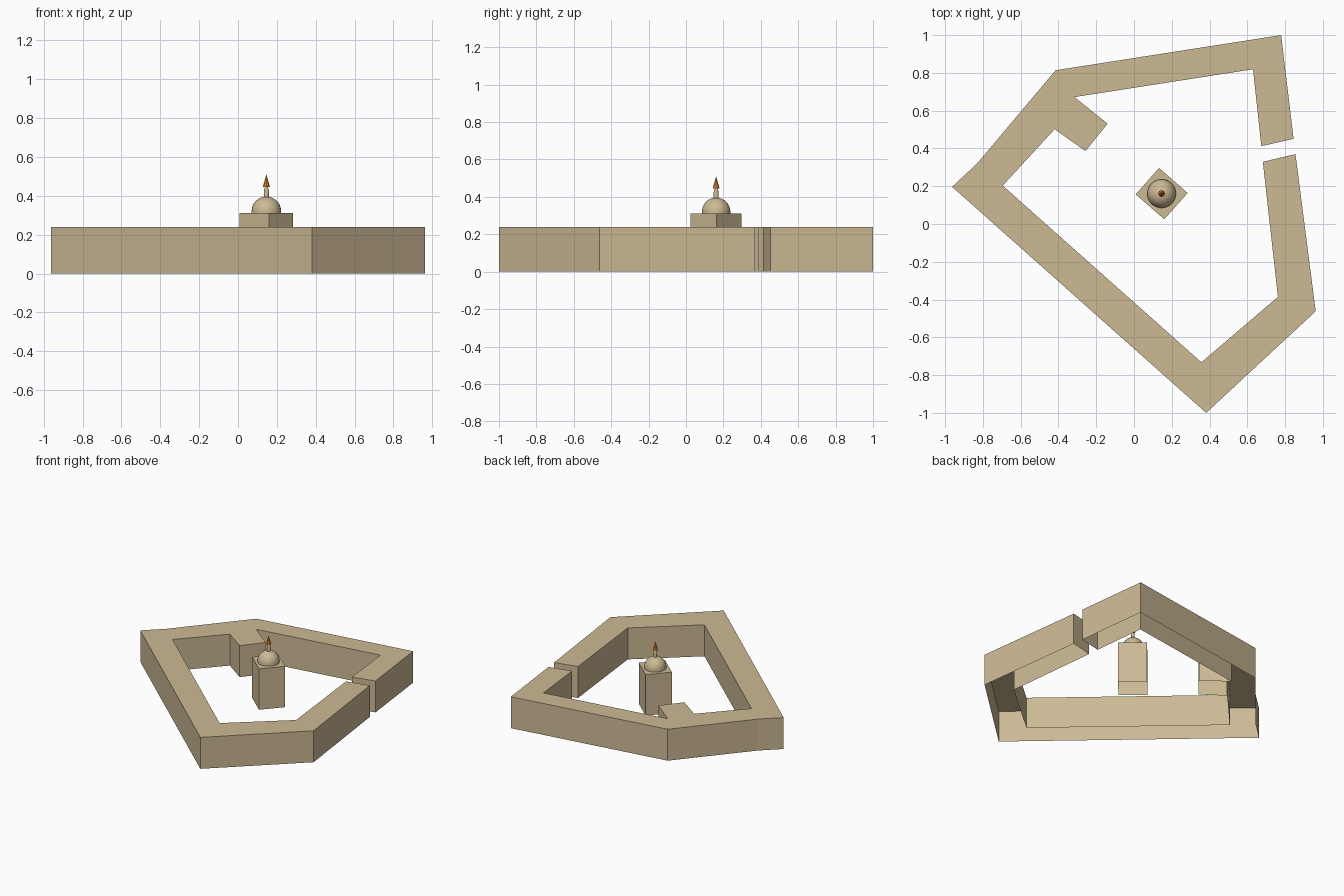
import bpy, bmesh, math

if "Cube" in bpy.data.objects:
    bpy.data.objects.remove(bpy.data.objects["Cube"])

def material(name, rgb):
    m = bpy.data.materials.new(name)
    m.diffuse_color = (*rgb, 1)
    m.use_nodes = True
    m.node_tree.nodes["Principled BSDF"].inputs["Base Color"].default_value = m.diffuse_color
    return m

stone = material("sandstone", (0.61, 0.49, 0.30))
orange = material("orange", (0.90, 0.27, 0.03))

def finish(name, bm, mat):
    me = bpy.data.meshes.new(name)
    bm.to_mesh(me)
    bm.free()
    me.materials.append(mat)
    ob = bpy.data.objects.new(name, me)
    bpy.context.collection.objects.link(ob)
    return ob

def prism(name, outline, height, mat):
    """Extrude a plan outline up from the ground, leaving the underside open."""
    bm = bmesh.new()
    base = bm.faces.new([bm.verts.new((x, y, 0)) for x, y in outline])
    base.normal_update()
    if base.normal.z > 0:
        base.normal_flip()
    ext = bmesh.ops.extrude_face_region(bm, geom=[base], use_keep_orig=True)
    top = [v for v in ext["geom"] if isinstance(v, bmesh.types.BMVert)]
    bmesh.ops.translate(bm, vec=(0, 0, height), verts=top)
    bmesh.ops.recalc_face_normals(bm, faces=bm.faces)
    under = [f for f in bm.faces if all(v.co.z < 1e-6 for v in f.verts)]
    bmesh.ops.delete(bm, geom=under, context='FACES_ONLY')
    return finish(name, bm, mat)

def lathe(name, profile, center, sides, mat, smooth=True):
    """Revolve (radius, z) points around a vertical axis; ends are closed."""
    bm = bmesh.new()
    rings = []
    for r, z in profile:
        n = 1 if r == 0 else sides
        rings.append([bm.verts.new((center[0] + r * math.cos(2 * math.pi * i / sides),
                                    center[1] + r * math.sin(2 * math.pi * i / sides), z))
                      for i in range(n)])
    for a, b in zip(rings, rings[1:]):
        for i in range(sides):
            j = (i + 1) % sides
            quad = [a[i % len(a)], a[j % len(a)], b[j % len(b)], b[i % len(b)]]
            bm.faces.new(list(dict.fromkeys(quad)))
    for ring in (rings[0], rings[-1]):
        if len(ring) > 1:
            bm.faces.new(ring)
    bmesh.ops.recalc_face_normals(bm, faces=bm.faces)
    ob = finish(name, bm, mat)
    if smooth:
        bpy.ops.object.select_all(action='DESELECT')
        ob.select_set(True)
        bpy.context.view_layer.objects.active = ob
        bpy.ops.object.shade_smooth_by_angle(angle=math.radians(40))
    return ob

# Enclosure wall: one open ring with a gate gap on the right and an inner buttress
prism("enclosure_wall", [
    (-0.963, 0.197), (-0.83, 0.321), (-0.415, 0.814), (0.779, 1.0), (0.845, 0.451),
    (0.674, 0.412), (0.63, 0.819), (-0.315, 0.672), (-0.14, 0.531), (-0.257, 0.386),
    (-0.42, 0.502), (-0.695, 0.203), (0.357, -0.732), (0.762, -0.386),
    (0.682, 0.329), (0.855, 0.370), (0.962, -0.462), (0.382, -1.0)], 0.24, stone)

# Square tower
prism("tower", [(0.009, 0.157), (0.160, 0.025), (0.284, 0.164), (0.133, 0.297)], 0.312, stone)

# Dome, finial and cone on the tower axis
axis = (0.146, 0.161)
R = 0.076
dome = [(R, 0.308)] + [(R * math.cos(t * math.pi / 24), 0.32 + R * math.sin(t * math.pi / 24))
                       for t in range(12)] + [(0, 0.32 + R)]
lathe("dome", dome, axis, 32, stone)
lathe("finial", [(0.013, 0.38), (0.013, 0.425), (0.011, 0.435), (0.007, 0.442), (0.007, 0.45)],
      axis, 16, stone)
lathe("finial_cone", [(0.018, 0.446), (0, 0.512)], axis, 8, orange, smooth=False)
